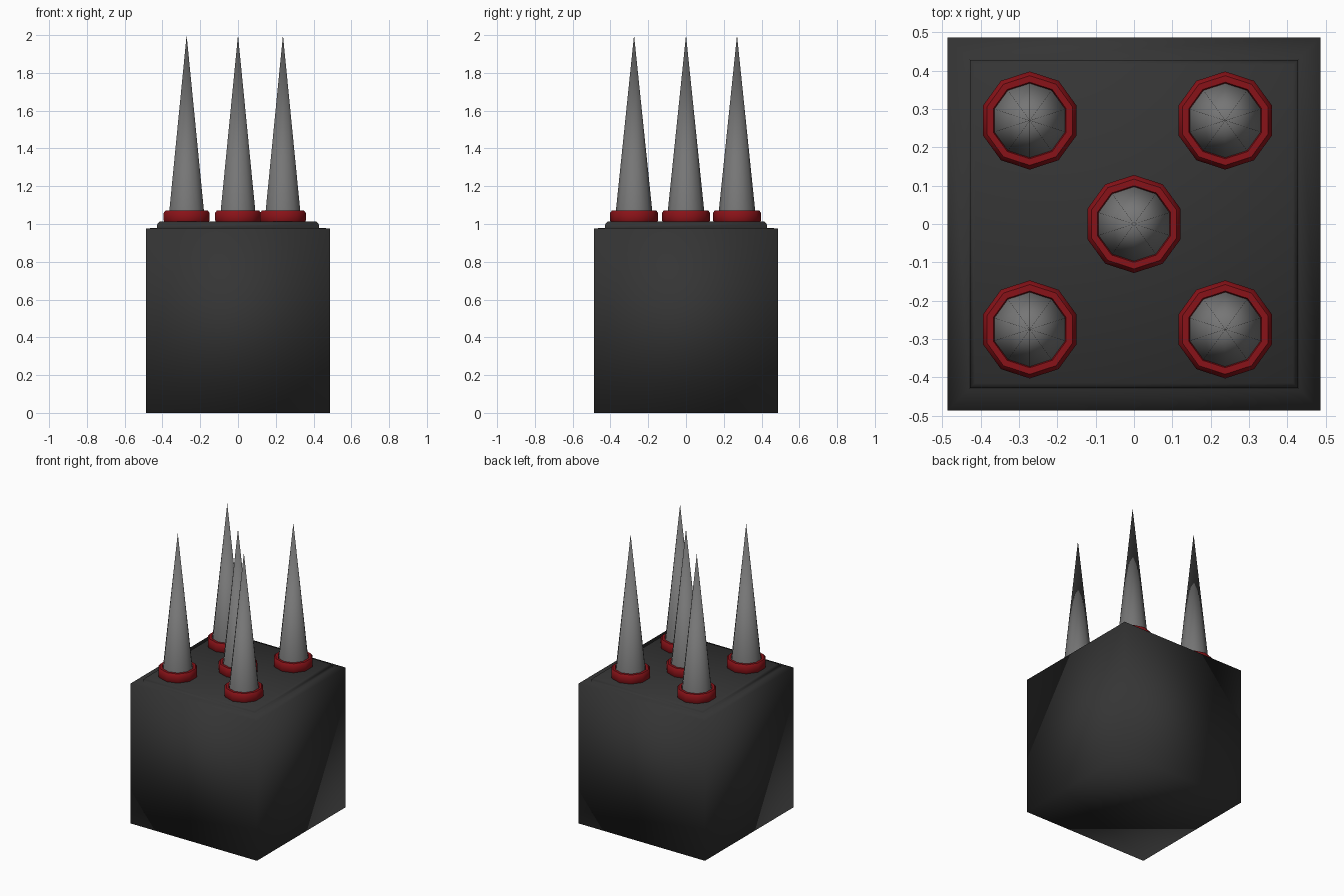
import bpy, bmesh, math

if "Cube" in bpy.data.objects:
    bpy.data.objects.remove(bpy.data.objects["Cube"])


def material(name, color):
    m = bpy.data.materials.new(name)
    m.diffuse_color = (*color, 1)
    m.use_nodes = True
    m.node_tree.nodes["Principled BSDF"].inputs["Base Color"].default_value = m.diffuse_color
    return m


def lathe(name, profile, sides, angle, loc, mat, smooth_angle=None):
    """Revolve (radius, z) points around z; radius 0 gives a tip."""
    bm = bmesh.new()
    rings = []
    for r, z in profile:
        if r == 0:
            rings.append([bm.verts.new((0, 0, z))] * sides)
        else:
            rings.append([bm.verts.new((r * math.cos(angle + math.tau * i / sides),
                                        r * math.sin(angle + math.tau * i / sides), z))
                          for i in range(sides)])
    for low, high in zip(rings, rings[1:]):
        for i in range(sides):
            j = (i + 1) % sides
            bm.faces.new(list(dict.fromkeys((low[i], low[j], high[j], high[i]))))
    # close open ends
    for ring in (rings[0], rings[-1]):
        if len(set(ring)) > 1:
            bm.faces.new(ring)
    bmesh.ops.recalc_face_normals(bm, faces=bm.faces[:])
    mesh = bpy.data.meshes.new(name)
    bm.to_mesh(mesh)
    bm.free()
    mesh.materials.append(mat)
    obj = bpy.data.objects.new(name, mesh)
    obj.location = loc
    bpy.context.collection.objects.link(obj)
    bpy.ops.object.select_all(action='DESELECT')
    obj.select_set(True)
    bpy.context.view_layer.objects.active = obj
    if smooth_angle is None:
        bpy.ops.object.shade_smooth()
    else:
        bpy.ops.object.shade_smooth_by_angle(angle=math.radians(smooth_angle))
    return obj


dark = material("dark_stone", (0.035, 0.035, 0.035))
steel = material("steel", (0.18, 0.18, 0.18))
red = material("red", (0.25, 0.006, 0.009))

# square block with a raised, chamfered top plate
k = math.sqrt(2)
lathe("base_block",
      [(0.487 * k, 0), (0.487 * k, 0.976), (0.43 * k, 0.98), (0.428 * k, 0.998), (0.415 * k, 1.012)],
      4, math.pi / 4, (0, 0, 0), dark)

# five ten-sided spikes, each in a red collar
spots = [(0, 0), (-0.272, 0.27), (0.238, 0.27), (-0.272, -0.275), (0.238, -0.275)]
for n, (x, y) in enumerate(spots, 1):
    lathe(f"collar_{n}",
          [(0.12, 1.005), (0.128, 1.02), (0.128, 1.058), (0.117, 1.072), (0.1, 1.072), (0.096, 1.06)],
          10, math.pi / 2, (x, y, 0), red, 50)
    lathe(f"spike_{n}", [(0.103, 1.005), (0, 2.0)], 10, math.pi / 2, (x, y, 0), steel, 50)
